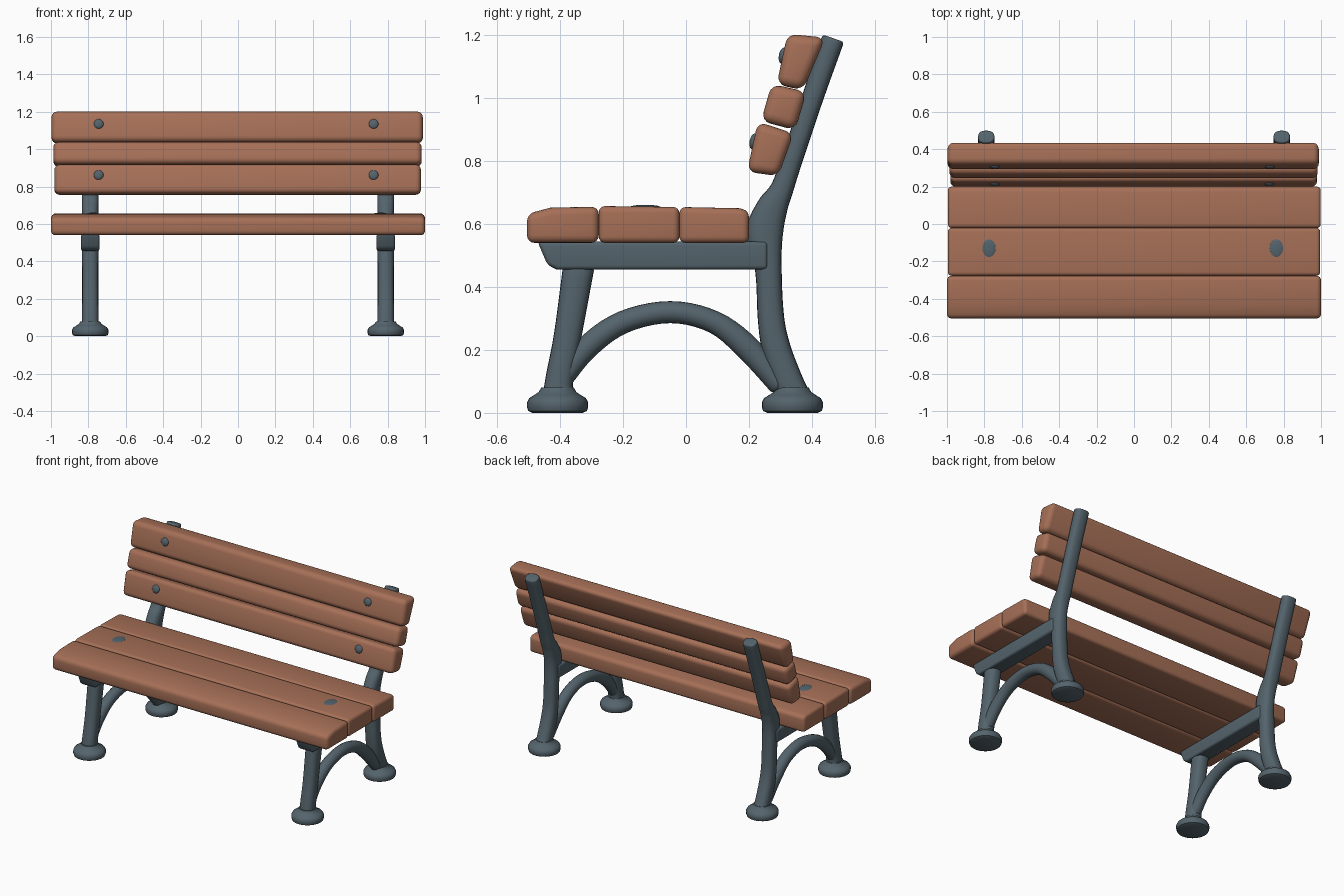
import bpy, bmesh, math
from mathutils import Vector

if "Cube" in bpy.data.objects:
    bpy.data.objects.remove(bpy.data.objects["Cube"], do_unlink=True)


def material(name, rgb):
    m = bpy.data.materials.new(name)
    m.use_nodes = True
    m.diffuse_color = (*rgb, 1)
    bsdf = next(n for n in m.node_tree.nodes if n.type == 'BSDF_PRINCIPLED')
    bsdf.inputs["Base Color"].default_value = (*rgb, 1)
    bsdf.inputs["Roughness"].default_value = 0.7
    return m


wood = material("warm_brown_wood", (0.38, 0.16, 0.095))
iron = material("slate_grey_iron", (0.088, 0.125, 0.148))


def finish(bm, name, mat):
    bmesh.ops.recalc_face_normals(bm, faces=bm.faces)
    me = bpy.data.meshes.new(name)
    bm.to_mesh(me)
    bm.free()
    me.materials.append(mat)
    ob = bpy.data.objects.new(name, me)
    bpy.context.collection.objects.link(ob)
    bpy.ops.object.select_all(action='DESELECT')
    ob.select_set(True)
    bpy.context.view_layer.objects.active = ob
    bpy.ops.object.shade_smooth_by_angle(angle=math.radians(45))
    return ob


def bridge(bm, rings):
    """Skin a list of vertex rings and cap both ends."""
    for a, b in zip(rings, rings[1:]):
        for i in range(len(a)):
            j = (i + 1) % len(a)
            bm.faces.new((a[i], a[j], b[j], b[i]))
    bm.faces.new(rings[0])
    bm.faces.new(rings[-1])


def bevel_sharp(bm, width):
    bmesh.ops.recalc_face_normals(bm, faces=bm.faces)
    edges = [e for e in bm.edges if e.calc_face_angle(0) > 0.7]
    bmesh.ops.bevel(bm, geom=edges, offset=width, segments=4, profile=0.5,
                    affect='EDGES', clamp_overlap=True)


def prism(name, profile, x0, x1, width, mat):
    """Side profile (y, z) extruded along x with rounded edges."""
    bm = bmesh.new()
    bridge(bm, [[bm.verts.new((x, y, z)) for y, z in profile] for x in (x0, x1)])
    bevel_sharp(bm, width)
    return finish(bm, name, mat)


def smooth_path(pts, steps=5):
    """Catmull-Rom interpolation of the control sections."""
    p = [Vector(q) for q in pts]
    p = [2 * p[0] - p[1]] + p + [2 * p[-1] - p[-2]]
    out = []
    for a, b, c, d in zip(p, p[1:], p[2:], p[3:]):
        for k in range(steps):
            t = k / steps
            out.append(0.5 * (2 * b + (c - a) * t + (2 * a - 5 * b + 4 * c - d) * t ** 2
                              + (3 * b - a - 3 * c + d) * t ** 3))
    return out + [p[-2]]


def tube(name, x, sections, squareness=0.8, sides=20):
    """Sweep a soft oval through (y, z, half depth, half width) sections."""
    path = smooth_path(sections)
    bm = bmesh.new()
    rings = []
    for i, s in enumerate(path):
        d = path[min(i + 1, len(path) - 1)] - path[max(i - 1, 0)]
        t = Vector((d[0], d[1])).normalized()
        ring = []
        for k in range(sides):
            a = math.tau * k / sides
            c, n = (math.copysign(abs(f) ** squareness, f) for f in (math.cos(a), math.sin(a)))
            ring.append(bm.verts.new((x + n * s[3], s[0] + c * s[2] * t.y, s[1] - c * s[2] * t.x)))
        rings.append(ring)
    bridge(bm, rings)
    bevel_sharp(bm, 0.018)
    return finish(bm, name, iron)


def foot(name, x, y):
    """Round foot turned from a small profile."""
    bm = bmesh.new()
    profile = [(0.08, 0), (0.093, 0.006), (0.097, 0.018), (0.097, 0.034), (0.09, 0.047),
               (0.072, 0.058), (0.06, 0.066), (0.052, 0.08)]
    n = 28
    bridge(bm, [[bm.verts.new((x + r * math.cos(math.tau * k / n), y + r * math.sin(math.tau * k / n), z))
                 for k in range(n)] for r, z in profile])
    return finish(bm, name, iron)


def bolt(name, loc, size, tilt=0):
    """Shallow domed bolt head."""
    bm = bmesh.new()
    bmesh.ops.create_uvsphere(bm, u_segments=20, v_segments=10, radius=1)
    ob = finish(bm, name, iron)
    ob.scale, ob.location, ob.rotation_euler = size, loc, (tilt, 0, 0)


# Seat planks
prism("seat_plank_front", [(-0.505, 0.54), (-0.277, 0.54), (-0.277, 0.655), (-0.43, 0.652), (-0.505, 0.632)],
      -1, 1, 0.024, wood)
prism("seat_plank_middle", [(-0.277, 0.54), (-0.021, 0.54), (-0.021, 0.654), (-0.277, 0.657)],
      -0.995, 0.995, 0.02, wood)
prism("seat_plank_rear", [(-0.021, 0.54), (0.2, 0.54), (0.2, 0.642), (0.17, 0.65), (-0.021, 0.654)],
      -0.995, 0.998, 0.02, wood)

# Backrest planks
prism("back_plank_top", [(0.288, 1.043), (0.372, 1.025), (0.443, 1.192), (0.322, 1.204)],
      -0.997, 0.988, 0.03, wood)
prism("back_plank_middle", [(0.238, 0.927), (0.347, 0.898), (0.383, 1.02), (0.272, 1.045)],
      -0.987, 0.982, 0.03, wood)
prism("back_plank_bottom", [(0.194, 0.766), (0.293, 0.752), (0.342, 0.888), (0.228, 0.925)],
      -0.982, 0.978, 0.028, wood)

# Iron side frames
for side, s in (("left", 1), ("right", -1)):
    x = 0.79 * s
    prism(f"seat_rail_{side}", [(-0.472, 0.545), (-0.44, 0.47), (-0.41, 0.455), (0.26, 0.455), (0.26, 0.545)],
          x - 0.05, x + 0.05, 0.014, iron)
    tube(f"front_leg_{side}", x, [(-0.408, 0.05, 0.048, 0.045), (-0.4, 0.12, 0.044, 0.044),
                                  (-0.375, 0.25, 0.044, 0.043), (-0.34, 0.47, 0.05, 0.044)])
    tube(f"rear_post_{side}", x, [
        (0.345, 0.05, 0.05, 0.045), (0.325, 0.1, 0.047, 0.045), (0.288, 0.2, 0.046, 0.045),
        (0.27, 0.3, 0.042, 0.044), (0.262, 0.45, 0.042, 0.044), (0.25, 0.57, 0.058, 0.044),
        (0.273, 0.65, 0.05, 0.044), (0.304, 0.71, 0.037, 0.044), (0.335, 0.8, 0.034, 0.044),
        (0.402, 1.0, 0.034, 0.044), (0.468, 1.19, 0.036, 0.044)])
    tube(f"arch_brace_{side}", x, [
        (-0.395, 0.1, 0.03, 0.036), (-0.315, 0.207, 0.037, 0.036), (-0.2, 0.288, 0.036, 0.036),
        (-0.05, 0.32, 0.035, 0.036), (0.09, 0.288, 0.036, 0.036), (0.2, 0.202, 0.04, 0.036),
        (0.305, 0.08, 0.035, 0.036)], squareness=1)
    foot(f"front_foot_{side}", x, -0.408)
    foot(f"rear_foot_{side}", x, 0.338)

    # Bolt heads
    bx = 0.735 * s - 0.01
    bolt(f"back_bolt_upper_{side}", (bx, 0.308, 1.135), (0.026, 0.013, 0.026), -0.21)
    bolt(f"back_bolt_lower_{side}", (bx, 0.215, 0.862), (0.026, 0.013, 0.026), -0.21)
    bolt(f"seat_bolt_{side}", (0.768 * s - 0.007, -0.13, 0.653), (0.037, 0.05, 0.008))
